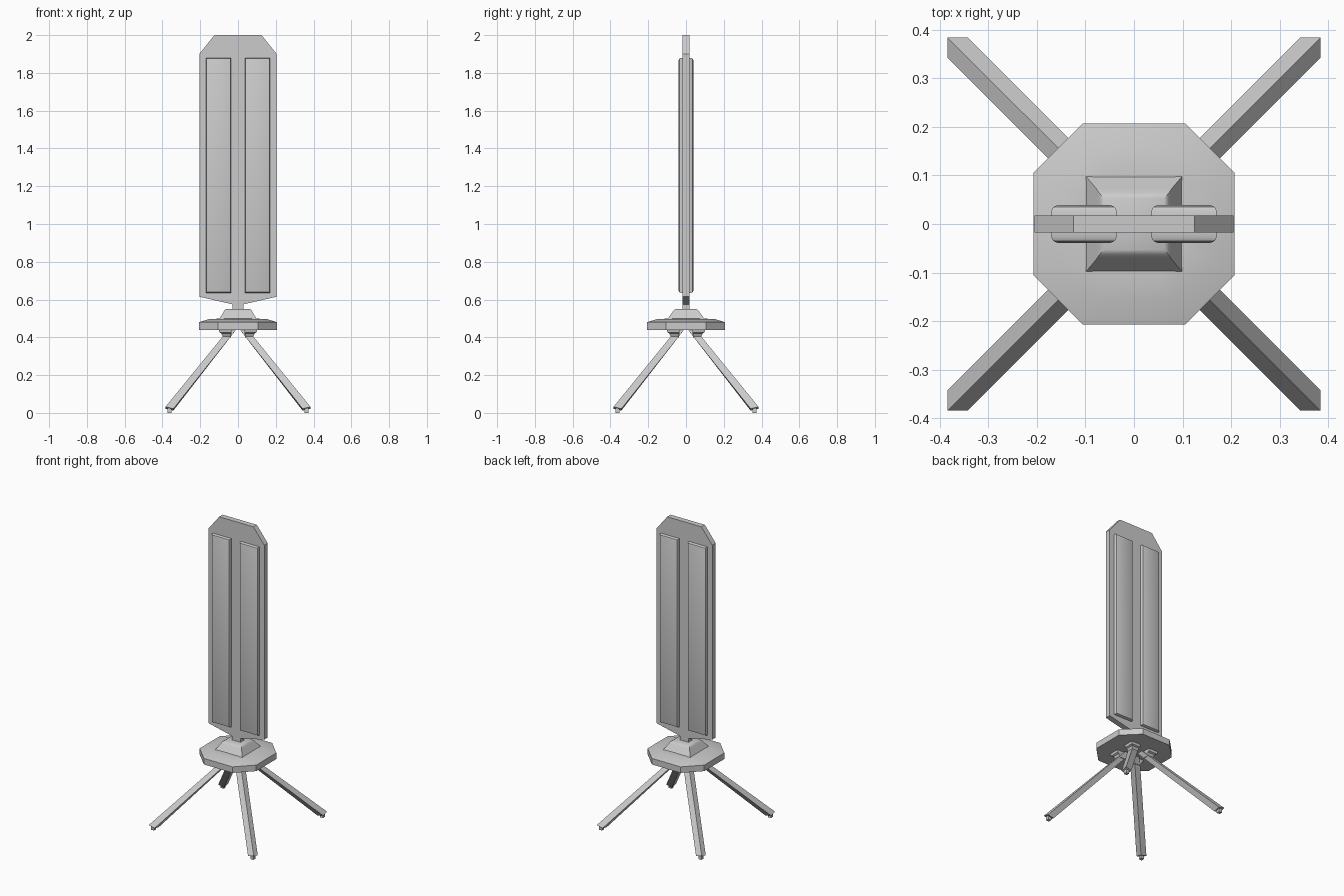
import bpy, bmesh, math

if "Cube" in bpy.data.objects:
    bpy.data.objects.remove(bpy.data.objects["Cube"])


def loft(name, rings, smooth=None, mirror=False):
    """Skin a stack of matching rings and cap both ends."""
    bm = bmesh.new()
    vr = [[bm.verts.new(p) for p in ring] for ring in rings]
    n = len(vr[0])
    for a, b in zip(vr, vr[1:]):
        for i in range(n):
            j = (i + 1) % n
            bm.faces.new((a[i], a[j], b[j], b[i]))
    bm.faces.new(vr[0][::-1])
    bm.faces.new(vr[-1])
    bmesh.ops.recalc_face_normals(bm, faces=bm.faces)
    me = bpy.data.meshes.new(name)
    bm.to_mesh(me)
    bm.free()
    ob = bpy.data.objects.new(name, me)
    bpy.context.collection.objects.link(ob)
    if smooth:
        bpy.ops.object.select_all(action='DESELECT')
        ob.select_set(True)
        bpy.context.view_layer.objects.active = ob
        bpy.ops.object.shade_smooth_by_angle(angle=math.radians(smooth))
    if mirror:
        # mirror about the model centre into all four quadrants
        mod = ob.modifiers.new("Mirror", 'MIRROR')
        mod.use_axis = (True, True, False)
        mod.use_mirror_merge = False
    return ob


def rect(cx, cy, hx, hy, z):
    return [(cx + sx * hx, cy + sy * hy, z)
            for sx, sy in ((-1, -1), (1, -1), (1, 1), (-1, 1))]


def octagon(s, z):
    a, b = 0.207 * s, 0.105 * s
    return [(x, y, z) for x, y in ((b, a), (-b, a), (-a, b), (-a, -b),
                                   (-b, -a), (b, -a), (a, -b), (a, b))]


# tall slab with clipped top corners and a short neck
half = [(0.03, 0.545), (0.03, 0.575), (0.205, 0.615), (0.205, 1.90), (0.125, 2.0)]
outline = half + [(-x, z) for x, z in reversed(half)]
loft("panel_slab", [[(x, y, z) for x, z in outline] for y in (-0.018, 0.018)])


# raised pads with softened rims, two on each face
def pad_ring(inset, y):
    x0, x1, z0, z1 = 0.036 + inset, 0.17 - inset, 0.635 + inset, 1.88 - inset
    return [(x0, y, z0), (x1, y, z0), (x1, y, z1), (x0, y, z1)]


loft("raised_pads", [pad_ring(0, 0.015), pad_ring(0, 0.028),
                     pad_ring(0.004, 0.035), pad_ring(0.013, 0.039)],
     smooth=35, mirror=True)

# octagonal base plate with a shallow sloping top
loft("base_plate", [octagon(1, 0.44), octagon(1, 0.48),
                    octagon(0.75, 0.496), octagon(0.5, 0.499)], smooth=35)

# tapered pedestal under the neck
loft("pedestal", [rect(0, 0, 0.103, 0.103, 0.49),
                  rect(0, 0, 0.077, 0.072, 0.533),
                  rect(0, 0, 0.071, 0.063, 0.545),
                  rect(0, 0, 0.062, 0.053, 0.55)], smooth=35)

# sockets that hold the legs under the plate
loft("leg_sockets", [rect(0.068, 0.068, 0.035, 0.035, 0.445),
                     rect(0.066, 0.066, 0.032, 0.032, 0.425),
                     rect(0.062, 0.062, 0.026, 0.026, 0.42),
                     rect(0.058, 0.058, 0.020, 0.020, 0.40)], mirror=True)

# splayed square legs, lower ends cut slightly aslant
foot_end = [(x, y, 0.012 + 0.01 * ((x > 0.365) + (y > 0.365)))
            for x, y, _ in rect(0.363, 0.363, 0.021, 0.021, 0)]
loft("legs", [foot_end, rect(0.035, 0.035, 0.021, 0.021, 0.435)], mirror=True)

# small feet
loft("feet", [rect(0.363, 0.363, 0.011, 0.011, 0.0),
              rect(0.363, 0.363, 0.011, 0.011, 0.025)], mirror=True)
